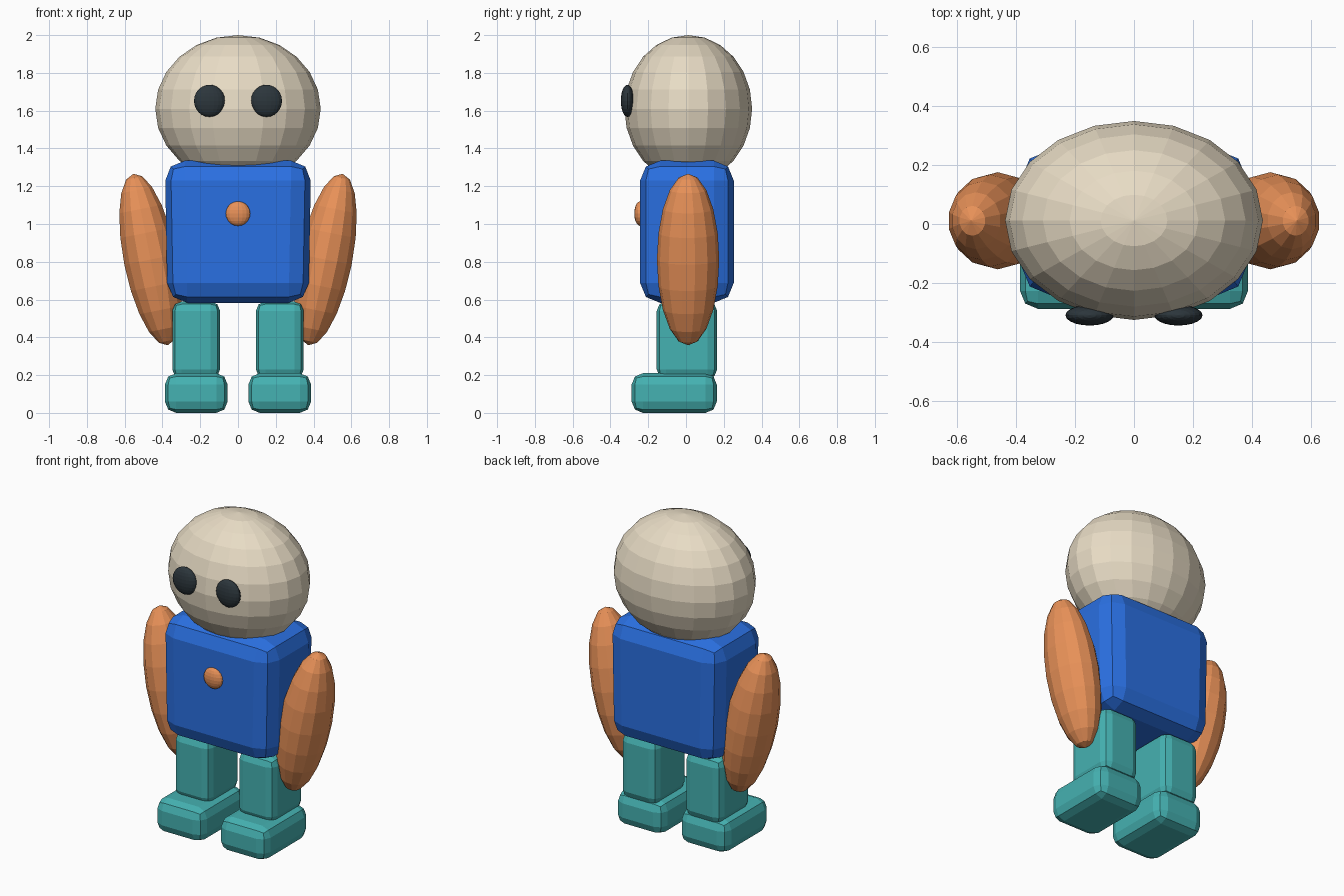
import bpy, bmesh
from math import radians
from mathutils import Matrix, Vector

if "Cube" in bpy.data.objects:
    bpy.data.objects.remove(bpy.data.objects["Cube"])


def material(name, hex_code):
    # sRGB hex to linear viewport colour
    rgb = [int(hex_code[i:i + 2], 16) / 255 for i in (0, 2, 4)]
    lin = [c / 12.92 if c <= 0.04045 else ((c + 0.055) / 1.055) ** 2.4 for c in rgb]
    m = bpy.data.materials.new(name)
    m.diffuse_color = (*lin, 1)
    m.use_nodes = True
    m.node_tree.nodes["Principled BSDF"].inputs["Base Color"].default_value = m.diffuse_color
    return m


CREAM = material("cream", "E8DCC5")
BLUE = material("blue", "2A70E2")
ORANGE = material("orange", "E89158")
TEAL = material("teal", "45B2B2")
DARK = material("dark", "2C363C")


def finish(name, bm, mat):
    bmesh.ops.recalc_face_normals(bm, faces=bm.faces)
    mesh = bpy.data.meshes.new(name)
    bm.to_mesh(mesh)
    bm.free()
    mesh.materials.append(mat)
    ob = bpy.data.objects.new(name, mesh)
    bpy.context.collection.objects.link(ob)
    return ob


def ellipsoid(name, centre, radii, mat, seg=20, rings=12, tilt=0.0):
    bm = bmesh.new()
    xf = (Matrix.Translation(centre) @ Matrix.Rotation(tilt, 4, 'Y')
          @ Matrix.Diagonal((*radii, 1)))
    bmesh.ops.create_uvsphere(bm, u_segments=seg, v_segments=rings, radius=1, matrix=xf)
    return finish(name, bm, mat)


def soft_box(name, lo, hi, bevel, mat, taper=1.0):
    lo, hi = Vector(lo), Vector(hi)
    mid = (lo + hi) / 2
    bm = bmesh.new()
    bmesh.ops.create_cube(bm, size=1, matrix=Matrix.Translation(mid)
                          @ Matrix.Diagonal((*(hi - lo), 1)))
    for v in bm.verts:
        if v.co.z < mid.z:
            v.co.x = mid.x + (v.co.x - mid.x) * taper
    bmesh.ops.bevel(bm, geom=bm.edges[:], offset=bevel, segments=2,
                    profile=0.5, affect='EDGES')
    return finish(name, bm, mat)


# Head, body and front button
ellipsoid("head", (0, 0.012, 1.61), (0.438, 0.338, 0.39), CREAM)
soft_box("body", (-0.387, -0.243, 0.583), (0.387, 0.253, 1.335), 0.105, BLUE, taper=0.965)
ellipsoid("button", (0, -0.243, 1.055), (0.065, 0.031, 0.065), ORANGE, 16, 10)

# Paired parts
for side, s in (("left", -1), ("right", 1)):
    ellipsoid(side + "_eye", (s * 0.151, -0.31, 1.652), (0.082, 0.035, 0.085), DARK, 20, 12)
    ellipsoid(side + "_arm", (s * 0.463, 0.011, 0.812), (0.145, 0.165, 0.463), ORANGE,
              14, 10, tilt=s * radians(11.3))
    x0, x1 = sorted((s * 0.095, s * 0.348))
    soft_box(side + "_leg", (x0, -0.155, 0.18), (x1, 0.165, 0.59), 0.05, TEAL)
    x0, x1 = sorted((s * 0.055, s * 0.387))
    soft_box(side + "_foot", (x0, -0.288, 0), (x1, 0.163, 0.21), 0.06, TEAL)
